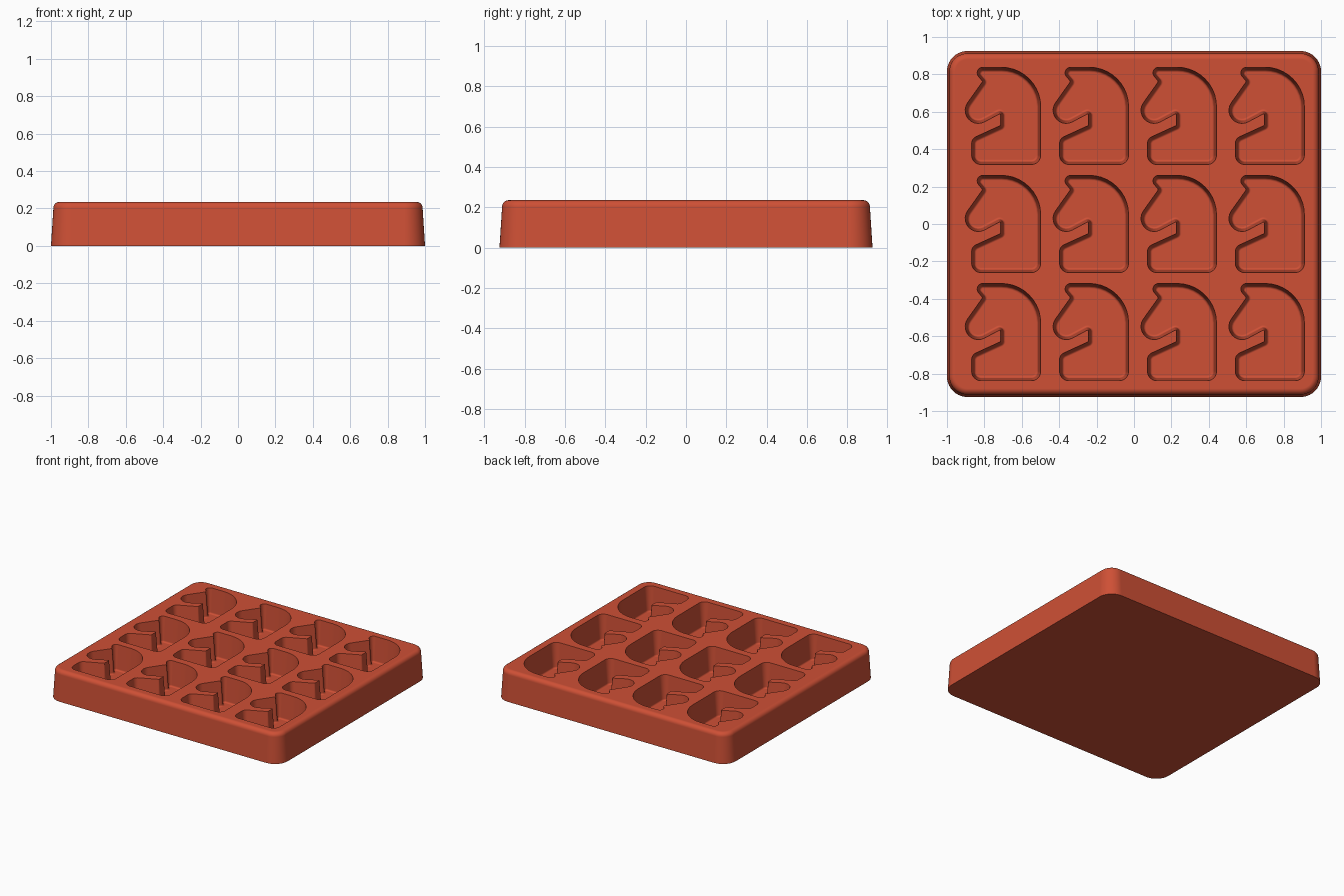
import bpy, bmesh, math
from mathutils import Vector

cube = bpy.data.objects.get("Cube")
if cube:
    bpy.data.objects.remove(cube, do_unlink=True)

HEIGHT, FLOOR = 0.235, 0.04
STEPS = 10


def rounded_outline(corners):
    """Counter-clockwise (x, y, radius) corners -> list of (point, outward normal)."""
    out = []
    count = len(corners)
    for i, (x, y, r) in enumerate(corners):
        here = Vector((x, y))
        before = Vector(corners[i - 1][:2])
        after = Vector(corners[(i + 1) % count][:2])
        d0, d1 = (here - before).normalized(), (after - here).normalized()
        n0, n1 = Vector((d0.y, -d0.x)), Vector((d1.y, -d1.x))
        turn = math.atan2(d0.x * d1.y - d0.y * d1.x, d0.dot(d1))
        side = 1 if turn > 0 else -1
        centre = here - (n0 + n1) * (side * r / (1 + n0.dot(n1)))
        start = math.atan2(n0.y, n0.x)
        for k in range(STEPS + 1):
            a = start + turn * k / STEPS
            n = Vector((math.cos(a), math.sin(a)))
            out.append((centre + n * side * r, n))
    return out


def loft(bm, outline, levels, cx=0, cy=0):
    """Closed solid through (inset, z) levels listed from bottom to top."""
    rings = []
    for inset, z in levels:
        pts = [p - n * inset for p, n in outline]
        rings.append([bm.verts.new((p.x + cx, p.y + cy, z)) for p in pts])
    for low, high in zip(rings, rings[1:]):
        for i in range(len(low)):
            j = (i + 1) % len(low)
            bm.faces.new((low[i], low[j], high[j], high[i]))
    bm.faces.new(rings[0][::-1])
    bm.faces.new(rings[-1])


def make_object(name, bm):
    mesh = bpy.data.meshes.new(name)
    bm.to_mesh(mesh)
    bm.free()
    obj = bpy.data.objects.new(name, mesh)
    bpy.context.collection.objects.link(obj)
    return obj


def quarter(radius, n=6):
    """Quarter circle as (run, rise) pairs, starting along the wall."""
    return [(radius * (1 - math.cos(k / n * math.pi / 2)),
             radius * math.sin(k / n * math.pi / 2)) for k in range(n + 1)]


# Tray block: slightly tapered walls and a rounded top rim
block = [(-1, -0.925, 0.11), (1, -0.925, 0.11), (1, 0.925, 0.11), (-1, 0.925, 0.11)]
rim = 0.032
levels = [(0, 0)] + [(0.013 + run, HEIGHT - rim + rise) for run, rise in quarter(rim)]
bm = bmesh.new()
loft(bm, rounded_outline(block), levels)
tray = make_object("mould_tray", bm)

# Horse head outline of one cavity, relative to its centre
head = [
    (-0.163, -0.26, 0.05),    # chest base
    (0.206, -0.26, 0.05),     # back base
    (0.206, 0.26, 0.21),      # crest
    (-0.168, 0.26, 0.03),     # ear tip
    (-0.104, 0.184, 0.008),   # ear notch
    (-0.356, -0.171, 0.07),   # muzzle
    (-0.008, 0.014, 0.006),   # jaw
    (-0.008, -0.051, 0.006),  # throat
    (-0.163, -0.122, 0.04),   # chest top
]
outline = rounded_outline(head)
fillet = 0.013
levels = [(0.014 + fillet - run, FLOOR + fillet - rise)
          for run, rise in [(fillet - r, h) for r, h in quarter(fillet)]]
levels = [(0.014 + r, FLOOR + fillet - h) for r, h in reversed(quarter(fillet))]
levels += [(0, HEIGHT), (0, HEIGHT + 0.05)]

# Four by three grid of cavities cut from the block
bm = bmesh.new()
for col in range(4):
    for row in range(3):
        loft(bm, outline, levels, (col - 1.5) * 0.47, (row - 1) * 0.578)
cutter = make_object("cavity_cutter", bm)
cutter.hide_render = True

cut = tray.modifiers.new("cavities", 'BOOLEAN')
cut.operation = 'DIFFERENCE'
cut.solver = 'EXACT'
cut.object = cutter
bpy.ops.object.select_all(action='DESELECT')
bpy.context.view_layer.objects.active = tray
tray.select_set(True)
bpy.ops.object.modifier_apply(modifier=cut.name)
bpy.data.objects.remove(cutter, do_unlink=True)

# Terracotta silicone
colour = (0.62, 0.08, 0.036, 1)
mat = bpy.data.materials.new("terracotta_red")
mat.use_nodes = True
mat.diffuse_color = colour
shader = next(n for n in mat.node_tree.nodes if n.type == 'BSDF_PRINCIPLED')
shader.inputs["Base Color"].default_value = colour
tray.data.materials.clear()
tray.data.materials.append(mat)

# Smooth fillets with crisp cavity edges
bpy.ops.object.shade_smooth_by_angle(angle=math.radians(35))
weighted = tray.modifiers.new("flat_faces", 'WEIGHTED_NORMAL')
weighted.keep_sharp = True
